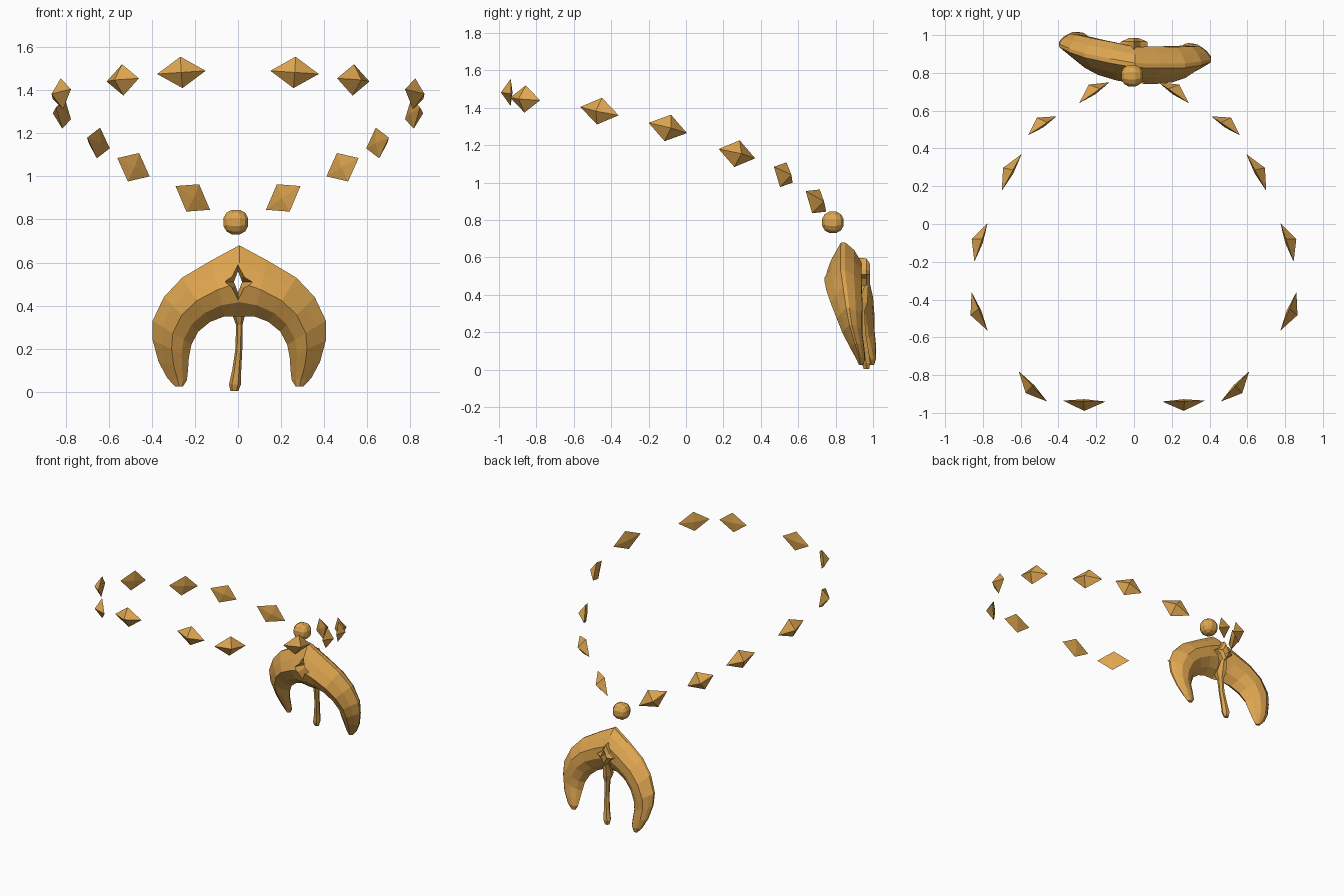
import bpy
import bmesh
from mathutils import Vector

cube = bpy.data.objects.get("Cube")
if cube:
    bpy.data.objects.remove(cube)

gold = bpy.data.materials.new("warm gold")
gold.use_nodes = True
GOLD = (0.73, 0.38, 0.08, 1)
gold.diffuse_color = GOLD
gold.node_tree.nodes["Principled BSDF"].inputs["Base Color"].default_value = GOLD


def finish(bm, name):
    """Turn a bmesh into a flat shaded gold object."""
    bmesh.ops.recalc_face_normals(bm, faces=bm.faces)
    mesh = bpy.data.meshes.new(name)
    bm.to_mesh(mesh)
    bm.free()
    mesh.materials.append(gold)
    obj = bpy.data.objects.new(name, mesh)
    bpy.context.collection.objects.link(obj)
    return obj


def loft(name, rings, closed=False):
    """Skin a row of equal rings, capped at the ends or joined in a loop."""
    bm = bmesh.new()
    rows = [[bm.verts.new(p) for p in ring] for ring in rings]
    pairs = list(zip(rows, rows[1:]))
    if closed:
        pairs.append((rows[-1], rows[0]))
    else:
        bm.faces.new(rows[0])
        bm.faces.new(rows[-1])
    n = len(rows[0])
    for a, b in pairs:
        for i in range(n):
            j = (i + 1) % n
            bm.faces.new((a[i], a[j], b[j], b[i]))
    return finish(bm, name)


def bead(name, start, end):
    """Flat-backed double pyramid whose tips are start and end."""
    start, end = Vector(start), Vector(end)
    mid = (start + end) / 2
    along = (end - start).normalized()
    out = along.cross(Vector((0, 0, 1))).normalized()
    if out.dot(Vector((mid.x, mid.y, 0))) < 0:
        out = -out
    up = along.cross(out).normalized()
    bm = bmesh.new()
    for p in (start, end, mid + up * 0.073, mid - up * 0.073,
              mid + out * 0.052, mid - out * 0.01):
        bm.verts.new(p)
    bmesh.ops.convex_hull(bm, input=bm.verts)
    return finish(bm, name)


# Chain of faceted beads, mirrored left and right
bead_tips = [
    ((0.15, -0.94, 1.49), (0.375, -0.935, 1.475)),
    ((0.46, -0.94, 1.455), (0.61, -0.78, 1.44)),
    ((0.775, -0.565, 1.405), (0.86, -0.36, 1.36)),
    ((0.845, -0.2, 1.32), (0.775, 0.005, 1.265)),
    ((0.70, 0.175, 1.18), (0.595, 0.37, 1.13)),
    ((0.56, 0.47, 1.085), (0.41, 0.57, 1.0)),
    ((0.29, 0.64, 0.955), (0.13, 0.75, 0.845)),
]
for i, tips in enumerate(bead_tips, 1):
    for side, label in ((1, "left"), (-1, "right")):
        bead(f"bead_{label}_{i}", *[(side * x, y, z) for x, y, z in tips])

# Round bead above the pendant
bm = bmesh.new()
bmesh.ops.create_cube(bm, size=1)
bmesh.ops.subdivide_edges(bm, edges=bm.edges, cuts=2, use_grid_fill=True)
for v in bm.verts:
    v.co = v.co.normalized() * 0.063 + Vector((-0.01, 0.785, 0.788))
finish(bm, "round_bead")

# Crescent: outer x, z, inner x, z, middle y, half depth
stations = [
    (0, 0.68, 0, 0.35, 0.84, 0.098),
    (0.13, 0.61, 0.07, 0.35, 0.85, 0.1),
    (0.265, 0.53, 0.135, 0.325, 0.865, 0.095),
    (0.35, 0.44, 0.19, 0.28, 0.885, 0.085),
    (0.402, 0.33, 0.222, 0.22, 0.905, 0.068),
    (0.402, 0.24, 0.234, 0.16, 0.92, 0.053),
    (0.375, 0.14, 0.238, 0.1, 0.945, 0.038),
    (0.335, 0.065, 0.243, 0.055, 0.962, 0.024),
    (0.298, 0.025, 0.262, 0.024, 0.965, 0.012),
]
# Cross-section: share of the way inward, share of the depth
section = [(0, -0.12), (0.25, -0.6), (0.52, -1), (0.8, -0.65), (1, 0),
           (0.85, 0.6), (0.6, 1), (0.32, 1), (0.12, 0.6), (0, 0.12)]


def crescent_ring(station, side):
    ox, oz, ix, iz, y, d = station
    ring = []
    for t, k in section:
        x = side * (ox + (ix - ox) * t)
        ring.append((x + 0.006, y + k * d - 0.1 * x, oz + (iz - oz) * t))
    return ring


rings = [crescent_ring(s, -1) for s in reversed(stations[1:])]
rings += [crescent_ring(s, 1) for s in stations]
crescent = loft("crescent_pendant", rings)


def star(y, width, height, waist, z=0.51):
    """Four-pointed star outline in an upright plane."""
    ring = []
    for x, h in ((0, 1), (waist, 0.3), (width, 0), (waist, -0.3),
                 (0, -1), (-waist, -0.3), (-width, 0), (-waist, 0.3)):
        ring.append((x, y, z + h * height))
    return ring


# Star-shaped opening, flared toward the front
cutter = loft("star_cutter", [star(0.70, 0.09, 0.115, 0.036),
                              star(0.85, 0.02, 0.05, 0.013),
                              star(1.05, 0.02, 0.05, 0.013)])
cutter.hide_render = True
cut = crescent.modifiers.new("opening", "BOOLEAN")
cut.operation = "DIFFERENCE"
cut.solver = "EXACT"
cut.object = cutter
bpy.context.view_layer.objects.active = crescent
bpy.ops.object.modifier_apply(modifier=cut.name)
bpy.data.objects.remove(cutter)

# Raised star frame on the back
loft("star_frame", [star(0.90, 0.075, 0.09, 0.036),
                    star(0.965, 0.07, 0.085, 0.034),
                    star(0.985, 0.024, 0.055, 0.017),
                    star(0.90, 0.02, 0.05, 0.013)], closed=True)

# Slim stem hanging through the arch: x, y, z, half width, half depth
stem_path = [
    (0, 0.955, 0.45, 0.02, 0.02),
    (0.003, 0.925, 0.36, 0.03, 0.045),
    (0.006, 0.93, 0.31, 0.015, 0.025),
    (0.004, 0.94, 0.2, 0.016, 0.02),
    (-0.006, 0.955, 0.1, 0.021, 0.022),
    (-0.014, 0.962, 0.035, 0.028, 0.024),
    (-0.017, 0.965, 0.003, 0.018, 0.014),
]
hexagon = [(1, 0), (0.5, 1), (-0.5, 1), (-1, 0), (-0.5, -1), (0.5, -1)]
loft("stem", [[(x + a * w, y + b * d, z) for a, b in hexagon]
              for x, y, z, w, d in stem_path])
